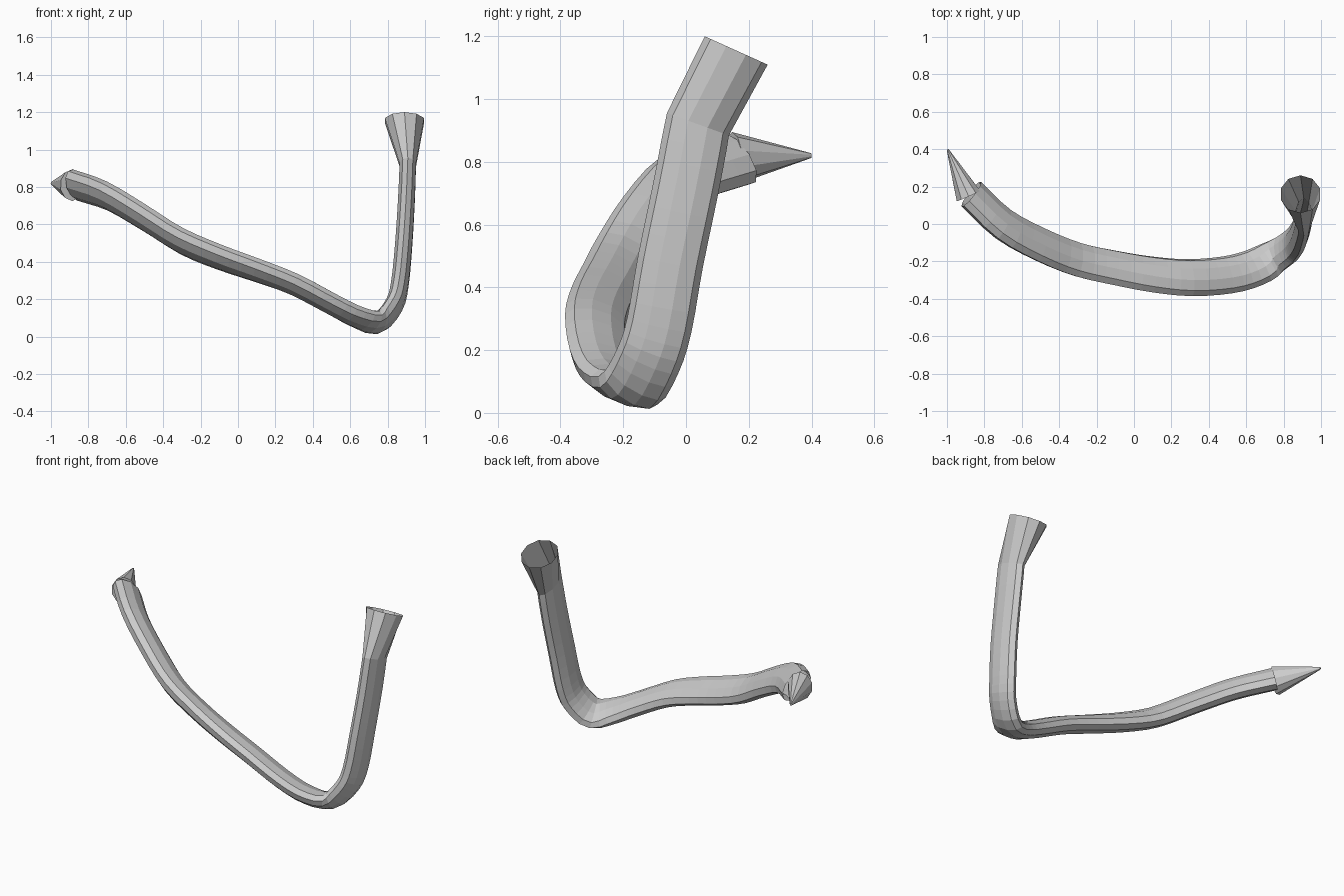
import bpy, bmesh, math
from mathutils import Vector

if "Cube" in bpy.data.objects:
    bpy.data.objects.remove(bpy.data.objects["Cube"])

SIDES = 10
STEPS = 3


def spline(p, steps):
    """Catmull-Rom samples through all control points."""
    p = [Vector(v) for v in p]
    q = [2 * p[0] - p[1]] + p + [2 * p[-1] - p[-2]]
    out = []
    for i in range(1, len(q) - 2):
        a, b, c, d = q[i - 1:i + 3]
        for k in range(steps):
            t = k / steps
            out.append(0.5 * (2 * b + (c - a) * t + (2 * a - 5 * b + 4 * c - d) * t * t
                              + (3 * b - a - 3 * c + d) * t ** 3))
    return out + [p[-1]]


def ring(bm, centre, normal, wide, a, b):
    """Elliptical ring, long axis along wide, square to normal."""
    n = normal.normalized()
    w = (wide - n * wide.dot(n)).normalized()
    s = n.cross(w)
    return [bm.verts.new(centre + w * a * math.cos(2 * math.pi * i / SIDES)
                         + s * b * math.sin(2 * math.pi * i / SIDES)) for i in range(SIDES)]


def skin(name, rings, caps=False):
    """rings: (centre, normal, wide, a, b) tuples, joined in order."""
    bm = bmesh.new()
    rs = [ring(bm, *r) for r in rings]
    for r0, r1 in zip(rs, rs[1:]):
        for i in range(SIDES):
            j = (i + 1) % SIDES
            bm.faces.new((r0[i], r0[j], r1[j], r1[i]))
    if caps:
        bm.faces.new(rs[0][::-1])
        bm.faces.new(rs[-1])
    me = bpy.data.meshes.new(name)
    bm.to_mesh(me)
    bm.free()
    ob = bpy.data.objects.new(name, me)
    bpy.context.collection.objects.link(ob)
    return ob


# Bent flattened tube
path = spline([(-.87, .16, .81), (-.7, 0, .752), (-.5, -.11, .635), (-.3, -.19, .51),
               (-.1, -.235, .425), (.1, -.27, .355), (.3, -.287, .28), (.5, -.272, .175),
               (.64, -.235, .105), (.755, -.175, .08), (.835, -.12, .17), (.865, -.085, .28),
               (.885, -.05, .48), (.9, 0, .72), (.908, .038, .92)], STEPS)
w_end = Vector((.53, .41, -.74))
w_mid = Vector((.05, .92, -.4))
w_top = Vector((0, .95, -.3))
rings = []
last = len(path) - 1
for i, c in enumerate(path):
    t = path[min(i + 1, last)] - path[max(i - 1, 0)]
    u = i / last
    w = w_end.lerp(w_mid, u / .4) if u < .4 else w_mid.lerp(w_top, (u - .4) / .6)
    rings.append((c, t, w, .105, .058 - .012 * u))

# Open flared mouth
mouth_dir = Vector((0, .41, .91))
rings[-1] = (path[-1], Vector((0, .34, .94)), w_top, .105, .046)
rings.append((Vector((.89, .16, 1.155)), mouth_dir, w_top, .11, .11))
skin("tube_with_flared_mouth", rings)

# Pointed tip
base, tip = Vector((-.885, .15, .81)), Vector((-.996, .398, .82))
axis = tip - base
skin("pointed_tip", [(base, axis, Vector((0, 0, 1)), .085, .072),
                     (tip, axis, Vector((0, 0, 1)), .008, .006)], caps=True)
